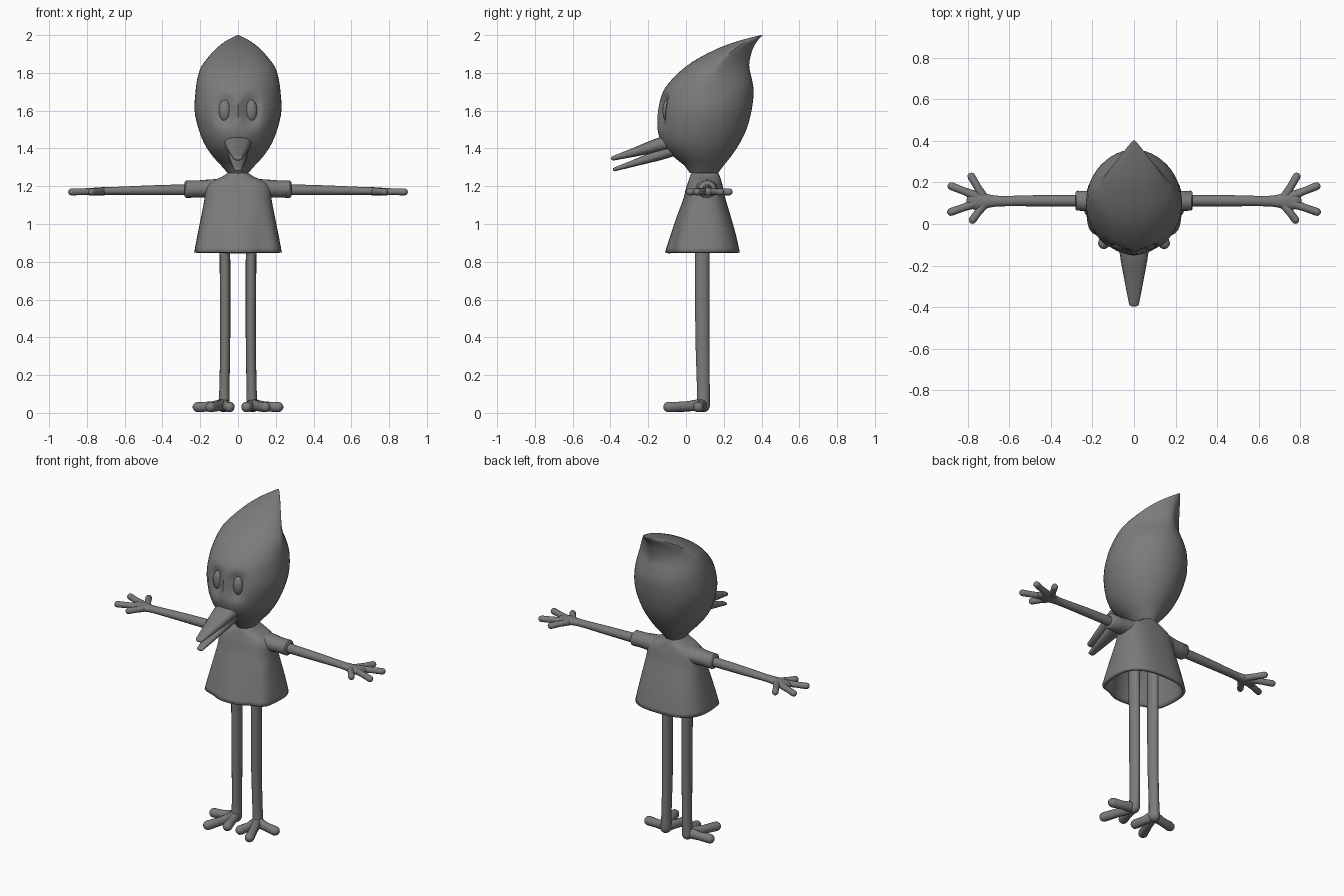
import bpy, bmesh, math
from mathutils import Vector

if "Cube" in bpy.data.objects:
    bpy.data.objects.remove(bpy.data.objects["Cube"])

grey = bpy.data.materials.new("plain grey")
grey.diffuse_color = (0.2, 0.2, 0.2, 1)
grey.use_nodes = True
grey.node_tree.nodes["Principled BSDF"].inputs["Base Color"].default_value = grey.diffuse_color


def finish(name, bm, mirror=False, angle=50):
    bmesh.ops.recalc_face_normals(bm, faces=bm.faces)
    me = bpy.data.meshes.new(name)
    bm.to_mesh(me)
    bm.free()
    me.materials.append(grey)
    ob = bpy.data.objects.new(name, me)
    bpy.context.collection.objects.link(ob)
    bpy.ops.object.select_all(action='DESELECT')
    ob.select_set(True)
    bpy.context.view_layer.objects.active = ob
    bpy.ops.object.shade_smooth_by_angle(angle=math.radians(angle))
    if mirror:
        ob.modifiers.new("mirror", 'MIRROR').use_mirror_merge = False
    return ob


def smooth_rows(rows, steps):
    """Catmull-Rom interpolation of rows of numbers."""
    out = []
    for i in range(len(rows) - 1):
        p = [rows[max(0, min(len(rows) - 1, i + k))] for k in (-1, 0, 1, 2)]
        for s in range(steps):
            t = s / steps
            out.append([0.5 * (2 * b + (c - a) * t + (2 * a - 5 * b + 4 * c - d) * t * t
                               + (3 * b - a - 3 * c + d) * t ** 3) for a, b, c, d in zip(*p)])
    return out + [list(rows[-1])]


def skin(bm, rings, cap_start=True, cap_end=True):
    vs = [[bm.verts.new(p) for p in r] for r in rings]
    n = len(vs[0])
    for a, b in zip(vs, vs[1:]):
        for j in range(n):
            bm.faces.new((a[j], a[(j + 1) % n], b[(j + 1) % n], b[j]))
    if cap_start:
        bm.faces.new(vs[0])
    if cap_end:
        bm.faces.new(vs[-1])


def tube(bm, pts, side=None, n=14, power=1.0, round_ends=True):
    """Tube through rows (x, y, z, side radius, other radius)."""
    c = [Vector(p[:3]) for p in pts]
    rings = []
    for i, p in enumerate(pts):
        tan = (c[min(i + 1, len(c) - 1)] - c[max(i - 1, 0)]).normalized()
        s = Vector(side) if side else tan.cross(Vector((0, 0, 1))).normalized()
        u = s.cross(tan).normalized()
        offs = [(0, 1)]
        if round_ends and i in (0, len(pts) - 1):
            a = [math.radians(d) for d in (0, 30, 55, 78)]
            offs = [(math.sin(x), math.cos(x)) for x in a]
            if i == 0:
                offs = [(-o, k) for o, k in reversed(offs)]
        for o, k in offs:
            ring = []
            for j in range(n):
                t = 2 * math.pi * j / n
                q = [math.copysign(abs(f) ** power, f) for f in (math.cos(t), math.sin(t))]
                ring.append(c[i] + tan * o * min(p[3], p[4]) + (s * q[0] * p[3] + u * q[1] * p[4]) * k)
            rings.append(ring)
    skin(bm, rings)


# Head: rows of height, half width, front y, back y, pinch at the back
rows = [(1.27, .055, .02, .17, 0), (1.31, .09, -.01, .20, 0), (1.36, .135, -.07, .24, 0),
        (1.42, .175, -.125, .28, 0), (1.50, .208, -.15, .32, 0), (1.60, .23, -.148, .347, 0),
        (1.70, .225, -.122, .358, .05), (1.77, .215, -.07, .348, .2), (1.83, .196, -.005, .335, .4),
        (1.88, .16, .07, .34, .5), (1.93, .115, .17, .355, .5), (1.965, .07, .265, .375, .4),
        (1.99, .025, .355, .395, .2), (2.0, .003, .398, .405, 0)]
rings = []
for z, w, yf, yb, k in smooth_rows(rows, 4):
    ring = []
    for j in range(48):
        t = 2 * math.pi * j / 48
        x = w * math.sin(t)
        back = max(0, -math.cos(t))
        x *= 1 - k * back
        y = (yf + yb) / 2 - (yb - yf) / 2 * math.cos(t)
        if math.cos(t) > 0:  # shallow eye sockets
            y += .036 * math.exp(-((abs(x) - .068) / .042) ** 4 - ((z - 1.6) / .075) ** 4)
        ring.append((x, y, z))
    rings.append(ring)
bm = bmesh.new()
skin(bm, rings)
finish("head", bm)

# Eyes resting in the sockets
bm = bmesh.new()
bmesh.ops.create_uvsphere(bm, u_segments=16, v_segments=10, radius=1)
for v in bm.verts:
    v.co = (.07 + .032 * v.co.x, -.098 + .026 * v.co.y, 1.6 + .058 * v.co.z)
finish("eye", bm, True)

# Beak halves
bm = bmesh.new()
tube(bm, smooth_rows([(0, -.05, 1.44, .072, .04), (0, -.14, 1.42, .069, .037),
                      (0, -.27, 1.381, .046, .024), (0, -.385, 1.348, .024, .012)], 4), n=16, power=.8)
finish("upper_beak", bm)
bm = bmesh.new()
tube(bm, smooth_rows([(0, -.05, 1.40, .055, .034), (0, -.13, 1.37, .052, .03),
                      (0, -.26, 1.327, .036, .019), (0, -.378, 1.289, .02, .01)], 4), n=16, power=.8)
finish("lower_beak", bm)

# Neck
bm = bmesh.new()
tube(bm, [(0, .1, 1.2, .055, .07), (0, .1, 1.26, .052, .07), (0, .098, 1.32, .06, .08)],
     side=(1, 0, 0), n=20, round_ends=False)
finish("neck", bm)

# Shirt body: rows of height, half width, front y, back y, fold depth
rows = [(.85, .232, -.10, .285, .012), (.94, .215, -.075, .265, .009), (1.04, .195, -.045, .237, .005),
        (1.13, .178, -.015, .21, 0), (1.19, .172, 0, .197, 0), (1.225, .14, .012, .188, 0),
        (1.25, .085, .02, .18, 0), (1.27, .055, .03, .17, 0)]
rings = []
for z, w, yf, yb, f in smooth_rows(rows, 3):
    ring = []
    for j in range(48):
        t = 2 * math.pi * j / 48
        s, c = math.sin(t), math.cos(t)
        e = .75
        m = 1 + f / .2 * math.cos(6 * t) * max(0, c)
        ring.append((w * math.copysign(abs(s) ** e, s) * m,
                     (yf + yb) / 2 - (yb - yf) / 2 * math.copysign(abs(c) ** e, c) * m, z))
    rings.append(ring)
bm = bmesh.new()
skin(bm, rings, cap_start=False)
shirt = finish("shirt", bm)
shell = shirt.modifiers.new("cloth thickness", 'SOLIDIFY')
shell.thickness, shell.offset = .018, -1

# Sleeves
bm = bmesh.new()
tube(bm, [(.08, .11, 1.19, .07, .05), (.16, .11, 1.187, .058, .048), (.22, .111, 1.185, .048, .045),
          (.275, .112, 1.184, .048, .046), (.282, .112, 1.184, .04, .038)], n=20, round_ends=False)
finish("sleeve", bm, True)

# Arms with palms
bm = bmesh.new()
tube(bm, smooth_rows([(.2, .112, 1.182, .028, .03), (.45, .112, 1.179, .027, .026),
                      (.66, .11, 1.175, .026, .021), (.74, .112, 1.172, .046, .022),
                      (.785, .12, 1.17, .042, .019)], 4), n=16)
finish("arm", bm, True)

# Fingers
bm = bmesh.new()
for root, tip in (((.725, .13), (.782, .228)), ((.76, .135), (.878, .182)),
                  ((.76, .1), (.88, .058)), ((.725, .09), (.776, .02))):
    tube(bm, [(*root, 1.172, .023, .02), (*[(a + b) / 2 for a, b in zip(root, tip)], 1.171, .018, .018),
              (*tip, 1.17, .019, .019)])
finish("fingers", bm, True)

# Legs
bm = bmesh.new()
tube(bm, smooth_rows([(.07, .085, 1.08, .028, .038), (.069, .086, .8, .028, .039),
                      (.068, .087, .4, .027, .037), (.072, .092, .12, .027, .034),
                      (.075, .09, .035, .032, .036)], 4), side=(1, 0, 0), n=16)
finish("leg", bm, True)

# Toes
bm = bmesh.new()
for tx, ty in ((.212, .065), (.145, -.092), (.045, -.04)):
    tube(bm, [(.076, .085, .042, .03, .034), ((.076 + tx) / 2, (.085 + ty) / 2, .034, .024, .026),
              (tx, ty, .031, .028, .028)])
finish("toes", bm, True)
